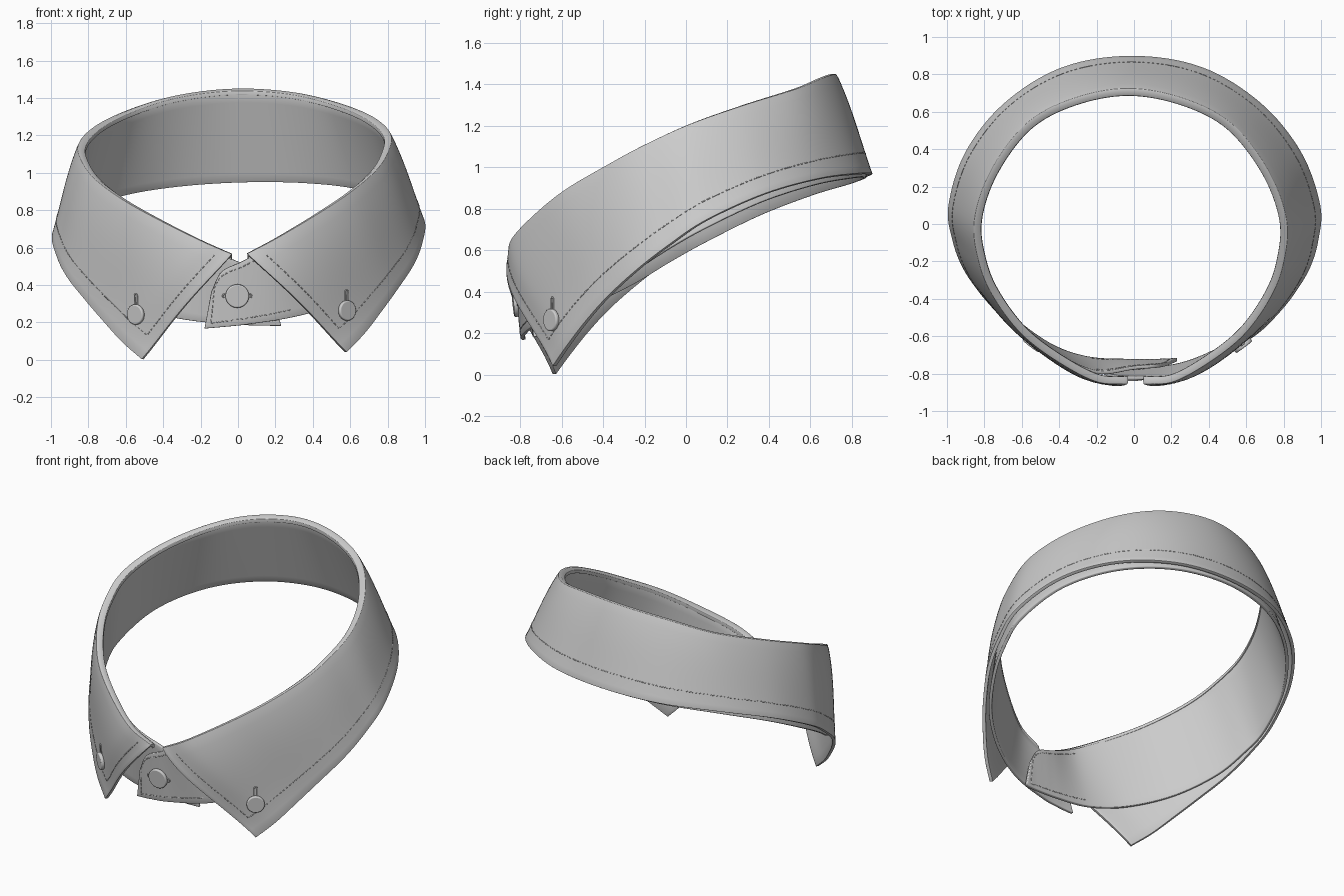
import bpy, bmesh, math
from mathutils import Vector, Matrix

if "Cube" in bpy.data.objects:
    bpy.data.objects.remove(bpy.data.objects["Cube"])

# Half profiles from centre back round to the front: fold line, leaf edge, stand bottom
FOLD = [(0, .72, 1.44), (.30, .665, 1.415), (.55, .53, 1.35), (.74, .28, 1.265), (.83, .02, 1.17),
        (.81, -.20, 1.07), (.74, -.38, .975), (.60, -.575, .865), (.42, -.72, .755),
        (.21, -.835, .64), (.045, -.85, .56)]
EDGE = [(0, .89, .965), (.37, .83, .955), (.68, .64, .92), (.89, .38, .84), (.985, .10, .71),
        (.97, -.08, .59), (.92, -.23, .475), (.83, -.37, .35), (.74, -.475, .235),
        (.645, -.565, .12), (.543, -.635, .022)]
BASE = [(0, .865, .95), (.36, .80, .935), (.655, .615, .89), (.86, .36, .80), (.945, .09, .67),
        (.925, -.08, .575), (.86, -.25, .47), (.71, -.46, .36), (.50, -.63, .275),
        (.27, -.735, .22), (.03, -.775, .19), (-.11, -.78, .18), (-.205, -.775, .175)]
TOP = [(x * .975, y * .97, z - .015) for x, y, z in FOLD[:10]] + [
    (.02, -.815, .53), (-.10, -.81, .475), (-.16, -.80, .37)]


def full(half):
    """Mirror a half profile into a whole one."""
    pts = [Vector(p) for p in half]
    return [Vector((-p.x, p.y, p.z)) for p in pts[:0:-1]] + pts


FOLD, EDGE, BASE, TOP = map(full, (FOLD, EDGE, BASE, TOP))


def sample(pts, s):
    """Smooth spline through pts, s = 0 at the centre back."""
    t = s + len(pts) // 2
    i = max(0, min(len(pts) - 2, int(t)))
    f = t - i
    b, c = pts[i], pts[i + 1]
    a = pts[i - 1] if i > 0 else b * 2 - c
    d = pts[i + 2] if i + 2 < len(pts) else c * 2 - b
    return .5 * (2 * b + (c - a) * f + (2 * a - 5 * b + 4 * c - d) * f * f
                 + (3 * b - a - 3 * c + d) * f ** 3)


def roll(p):
    """The slight sideways tilt of the whole collar."""
    return Vector((p.x + .034 - .045 * p.z, p.y, p.z + .035 * p.x))


def radial(p):
    return Vector((p.x, p.y, 0)).normalized()


def leaf(s, v):
    top, low = sample(FOLD, s), sample(EDGE, s)
    if v < 0:  # turn over the fold
        return roll(top - radial(top) * .025 * min(1, -v * 20) - Vector((0, 0, .4 * max(0, -v - .03))))
    p = top.lerp(low, v)
    bulge = .008 + .045 * (abs(s) / 10) ** 6
    return roll(p + radial(p) * bulge * 6.75 * v * (1 - v) ** 2)


def stand(s, v):
    p = sample(BASE, s).lerp(sample(TOP, s), v)
    k = max(0, min(1, (abs(s) - 8) / 2.5))
    k = k * k * (3 - 2 * k)
    p.y += .05 * k if s < 0 else -.008 * k
    return roll(p)


def frame(fn, s, v):
    """Point, outward normal and upward direction on a surface."""
    p = fn(s, v)
    n = (fn(s + .01, v) - fn(s - .01, v)).cross(fn(s, v + .01) - fn(s, v - .01)).normalized()
    if n.dot(radial(p)) < 0:
        n.negate()
    up = Vector((0, 0, 1))
    up = (up - n * up.dot(n)).normalized()
    return p, n, up


def finish(ob, angle=35):
    bpy.ops.object.select_all(action='DESELECT')
    ob.select_set(True)
    bpy.context.view_layer.objects.active = ob
    bpy.ops.object.shade_smooth_by_angle(angle=math.radians(angle))


def sheet(name, fn, smax, nu, vs):
    bm = bmesh.new()
    rows = [[bm.verts.new(fn(-smax + 2 * smax * i / nu, v)) for v in vs] for i in range(nu + 1)]
    for a, b in zip(rows, rows[1:]):
        for j in range(len(vs) - 1):
            bm.faces.new((a[j], b[j], b[j + 1], a[j + 1]))
    me = bpy.data.meshes.new(name)
    bm.to_mesh(me)
    bm.free()
    ob = bpy.data.objects.new(name, me)
    bpy.context.collection.objects.link(ob)
    m = ob.modifiers.new("cloth", 'SOLIDIFY')
    m.thickness, m.offset = .02, 0
    m = ob.modifiers.new("soft_edge", 'BEVEL')
    m.width, m.segments, m.limit_method, m.angle_limit = .005, 2, 'ANGLE', math.radians(50)
    finish(ob, 40)
    return ob


def tubes(name, lines, radius, cyclic=False):
    cu = bpy.data.curves.new(name, 'CURVE')
    cu.dimensions, cu.bevel_depth, cu.bevel_resolution = '3D', radius, 1
    cu.use_fill_caps = True
    for line in lines:
        sp = cu.splines.new('POLY')
        sp.points.add(len(line) - 1)
        for q, p in zip(sp.points, line):
            q.co = (*p, 1)
        sp.use_cyclic_u = cyclic
    bpy.context.collection.objects.link(bpy.data.objects.new(name, cu))


def stitches(name, fn, path, side=1):
    """Dashes along a path of (s, v) corners, laid on the cloth."""
    pts = []
    for (s0, v0), (s1, v1) in zip(path, path[1:]):
        n = max(2, int(300 * max(abs(s1 - s0) / 10, abs(v1 - v0))))
        for i in range(n):
            p, nrm, _ = frame(fn, s0 + (s1 - s0) * i / n, v0 + (v1 - v0) * i / n)
            pts.append(p + nrm * .0095 * side)
    dashes, run, pos = [], [], 0
    for a, b in zip(pts, pts[1:]):
        if pos % .026 < .016:
            run = (run or [a]) + [b]
        elif run:
            dashes.append(run)
            run = []
        pos += (b - a).length
    tubes(name, dashes + ([run] if run else []), .0028)


def find(fn, x, z, s0, s1):
    """Surface parameters seen at (x, z) from the front."""
    grid = [(s0 + (s1 - s0) * i / 80, j / 80) for i in range(81) for j in range(81)]
    return min(grid, key=lambda g: (fn(*g).x - x) ** 2 + (fn(*g).z - z) ** 2)


def button(name, fn, sv, r, lift):
    p, n, up = frame(fn, *sv)
    mat = Matrix((up.cross(n), up, n)).transposed().to_4x4()
    mat.translation = p + n * lift
    bpy.ops.mesh.primitive_cylinder_add(vertices=40, radius=r, depth=.022)
    ob = bpy.context.object
    ob.name, ob.matrix_world = name, mat
    m = ob.modifiers.new("round", 'BEVEL')
    m.width, m.segments, m.limit_method = .007, 3, 'ANGLE'
    finish(ob)


def buttonhole(name, fn, sv, length, shift, sideways=False):
    p, n, up = frame(fn, *sv)
    a, b = up, up.cross(n)
    if sideways:
        a, b = b, a
    p = p + n * .011 + a * shift
    loop = []
    for i in range(24):
        t = 2 * math.pi * i / 24
        c = math.cos(t)
        loop.append(p + a * (math.copysign(length, c) + .009 * c) + b * .009 * math.sin(t))
    tubes(name, [loop], .004, True)


# Folded leaf and inner stand
sheet("collar_leaf", leaf, 10, 160, [-.09, -.05, -.02, 0, .04] + [.1 + .9 * i / 12 for i in range(13)])
sheet("collar_stand", stand, 12, 192, [i / 10 for i in range(11)])

# Stitching on leaf and both tab ends
stitches("leaf_stitching", leaf, [(-9.6, .05), (-9.6, .83), (0, .79), (9.6, .83), (9.6, .05)])
stitches("outer_tab_stitching", stand, [(9.3, .92), (11.65, .92), (11.65, .1), (9, .1)])
stitches("inner_tab_stitching", stand, [(-9, .92), (-11.65, .92), (-11.65, .1), (-9, .1)], -1)

# Buttons with their buttonholes
for label, x, z, s0, s1 in (("left", -.54, .243, -10, -7), ("right", .572, .262, 7, 10)):
    sv = find(leaf, x, z, s0, s1)
    button(label + "_point_button", leaf, sv, .054, .019)
    buttonhole(label + "_point_buttonhole", leaf, sv, .045, .055)
sv = find(stand, -.005, .345, 9, 12)
button("front_button", stand, sv, .063, .019)
buttonhole("front_buttonhole", stand, sv, .068, 0, True)
